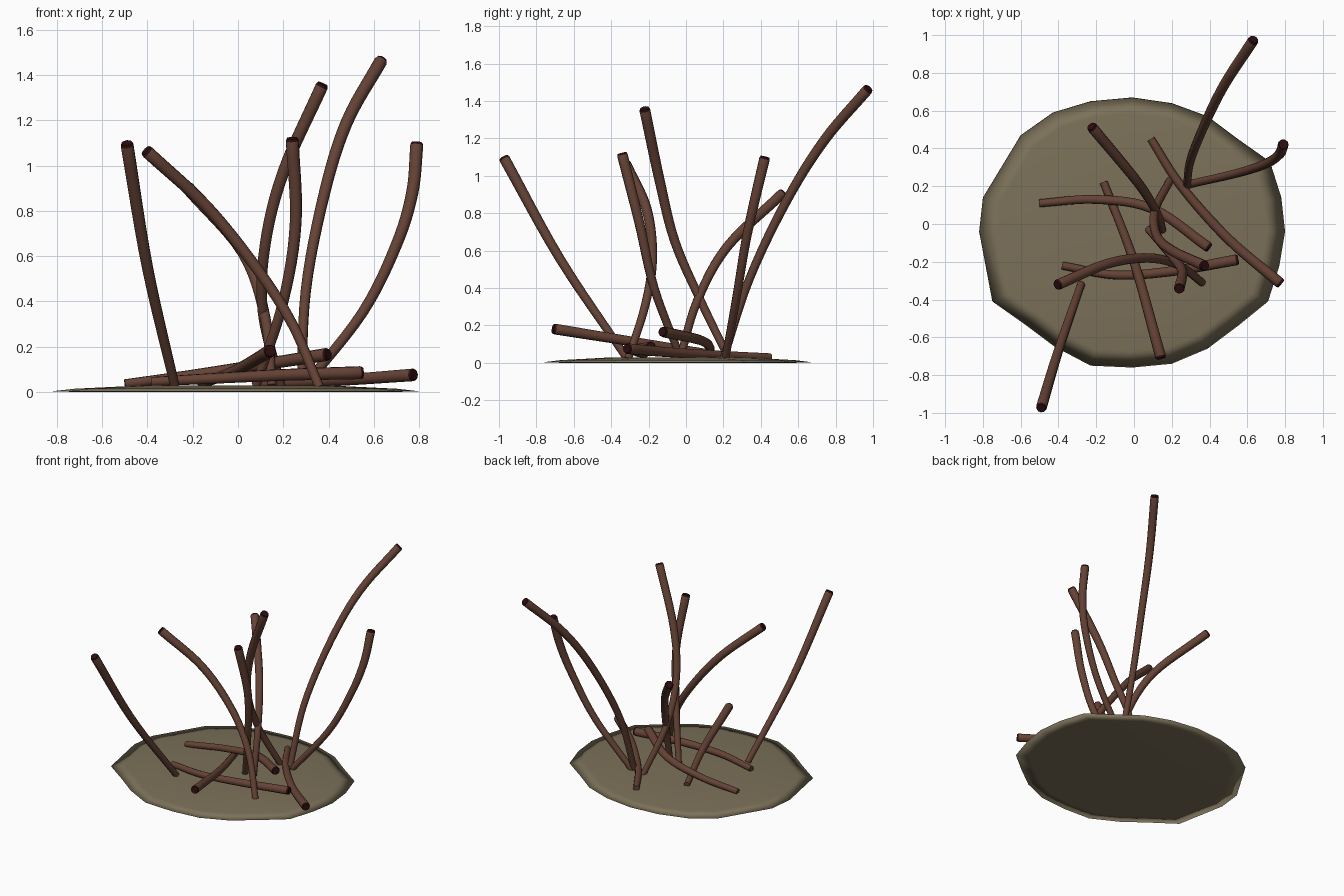
import bpy
import bmesh
import math
from mathutils import Vector

cube = bpy.data.objects.get("Cube")
if cube:
    bpy.data.objects.remove(cube, do_unlink=True)


def make_material(name, colour):
    mat = bpy.data.materials.new(name)
    mat.use_nodes = True
    mat.diffuse_color = (*colour, 1)
    shader = mat.node_tree.nodes["Principled BSDF"]
    shader.inputs["Base Color"].default_value = (*colour, 1)
    shader.inputs["Roughness"].default_value = 0.9
    return mat


SOIL = make_material("dry soil", (0.2, 0.165, 0.1))
BARK = make_material("brown bark", (0.13, 0.055, 0.036))
CUT_END = make_material("dark cut end", (0.025, 0.004, 0.005))

SIDES = 10
STEPS = 6
BASE_RADIUS = 0.021
TIP_RADIUS = 0.029


def finish(bm, name, materials):
    bmesh.ops.recalc_face_normals(bm, faces=bm.faces)
    mesh = bpy.data.meshes.new(name)
    bm.to_mesh(mesh)
    bm.free()
    for mat in materials:
        mesh.materials.append(mat)
    obj = bpy.data.objects.new(name, mesh)
    bpy.context.collection.objects.link(obj)
    return obj


def bridge(bm, lower, upper, material=0):
    """Join two rings of equal length with smooth quads."""
    count = len(lower)
    for i in range(count):
        j = (i + 1) % count
        face = bm.faces.new((lower[i], lower[j], upper[j], upper[i]))
        face.smooth = True
        face.material_index = material


def smooth_path(points):
    """Pass a smooth curve through the given points."""
    pts = [Vector(p) for p in points]
    pts = [2 * pts[0] - pts[1]] + pts + [2 * pts[-1] - pts[-2]]
    path = []
    for a, b, c, d in zip(pts, pts[1:], pts[2:], pts[3:]):
        for k in range(STEPS):
            t = k / STEPS
            path.append(0.5 * (2 * b + (c - a) * t
                               + (2 * a - 5 * b + 4 * c - d) * t ** 2
                               + (3 * b - a - 3 * c + d) * t ** 3))
    path.append(pts[-2])
    return path


def stick(name, *points):
    """Tapered bent stick with a dark, slightly domed cut end."""
    path = smooth_path(points)
    bm = bmesh.new()
    last = len(path) - 1
    normal = None

    def ring(centre, u, v, radius):
        angles = [math.tau * i / SIDES for i in range(SIDES)]
        return [bm.verts.new(centre + radius * (u * math.cos(a) + v * math.sin(a)))
                for a in angles]

    rings = []
    for i, centre in enumerate(path):
        tangent = (path[min(i + 1, last)] - path[max(i - 1, 0)]).normalized()
        if normal is None:
            normal = tangent.orthogonal()
        normal = (normal - tangent * normal.dot(tangent)).normalized()
        side = tangent.cross(normal)
        radius = BASE_RADIUS + (TIP_RADIUS - BASE_RADIUS) * i / last
        rings.append(ring(centre, normal, side, radius))
    for lower, upper in zip(rings, rings[1:]):
        bridge(bm, lower, upper)
    bm.faces.new(rings[0])

    # Cut end
    cap = ring(path[-1] + tangent * 0.012, normal, side, TIP_RADIUS * 0.85)
    bridge(bm, rings[-1], cap, 1)
    bm.faces.new(cap).material_index = 1
    return finish(bm, name, (BARK, CUT_END))


def ground_patch(outline):
    """Low mound with a thin irregular rim and a flat underside."""
    bm = bmesh.new()
    middle = Vector((-0.01, -0.04, 0))

    def ring(scale, z):
        verts = []
        for x, y in outline:
            spot = middle + (Vector((x, y, 0)) - middle) * scale
            verts.append(bm.verts.new((spot.x, spot.y, z)))
        return verts

    under, rim = ring(0.88, 0), ring(1, 0.003)
    shoulder, crown = ring(0.88, 0.014), ring(0.5, 0.029)
    for lower, upper in ((under, rim), (rim, shoulder), (shoulder, crown)):
        bridge(bm, lower, upper)
    bm.faces.new(under).smooth = True
    bm.faces.new(crown).smooth = True
    return finish(bm, "ground_patch", (SOIL,))


# Ground
ground_patch([
    (0.8, -0.04), (0.78, 0.14), (0.72, 0.33), (0.55, 0.45), (0.39, 0.57),
    (0.2, 0.64), (-0.01, 0.67), (-0.23, 0.65), (-0.43, 0.59), (-0.6, 0.47),
    (-0.8, 0.14), (-0.82, -0.04), (-0.75, -0.41), (-0.58, -0.53),
    (-0.42, -0.65), (-0.23, -0.75), (-0.01, -0.76), (0.2, -0.74),
    (0.39, -0.66), (0.55, -0.54), (0.71, -0.41), (0.77, -0.22)])

# Upright sticks
stick("front_right_stick",
      (-0.28, -0.32, 0.03), (-0.4, -0.67, 0.55), (-0.49, -0.97, 1.09))
stick("leaning_arched_stick",
      (0.36, -0.31, 0.02), (0.24, -0.22, 0.3), (0.08, -0.18, 0.55),
      (-0.14, -0.21, 0.82), (-0.4, -0.32, 1.06))
stick("centre_stick",
      (0.08, -0.03, 0.03), (0.2, -0.17, 0.4), (0.255, -0.25, 0.75),
      (0.24, -0.34, 1.11))
stick("tall_centre_stick",
      (0.19, 0.23, 0.02), (0.11, 0.07, 0.35), (0.12, -0.06, 0.65),
      (0.2, -0.14, 0.97), (0.37, -0.22, 1.35))
stick("tall_back_stick",
      (0.28, 0.2, 0.02), (0.3, 0.34, 0.45), (0.38, 0.54, 0.87),
      (0.48, 0.74, 1.19), (0.63, 0.97, 1.46))
stick("left_curved_stick",
      (0.29, 0.21, 0.02), (0.55, 0.27, 0.35), (0.7, 0.32, 0.65),
      (0.77, 0.37, 0.88), (0.79, 0.42, 1.09))
stick("back_leaning_stick",
      (0.15, -0.03, 0.03), (0.12, 0.06, 0.33), (0.02, 0.22, 0.62),
      (-0.22, 0.51, 0.9))

# Fallen sticks
stick("fallen_front_stick",
      (-0.16, 0.22, 0.035), (0, -0.2, 0.1), (0.14, -0.7, 0.18))
stick("fallen_cross_stick",
      (-0.38, -0.22, 0.045), (-0.1, -0.27, 0.06), (0.2, -0.25, 0.075),
      (0.54, -0.19, 0.085))
stick("fallen_bent_stick",
      (-0.5, 0.11, 0.035), (-0.2, 0.13, 0.075), (0.1, 0.08, 0.12),
      (0.39, -0.12, 0.165))
stick("fallen_side_stick",
      (0.09, 0.45, 0.03), (0.25, 0.2, 0.04), (0.5, -0.08, 0.055),
      (0.77, -0.31, 0.075))
